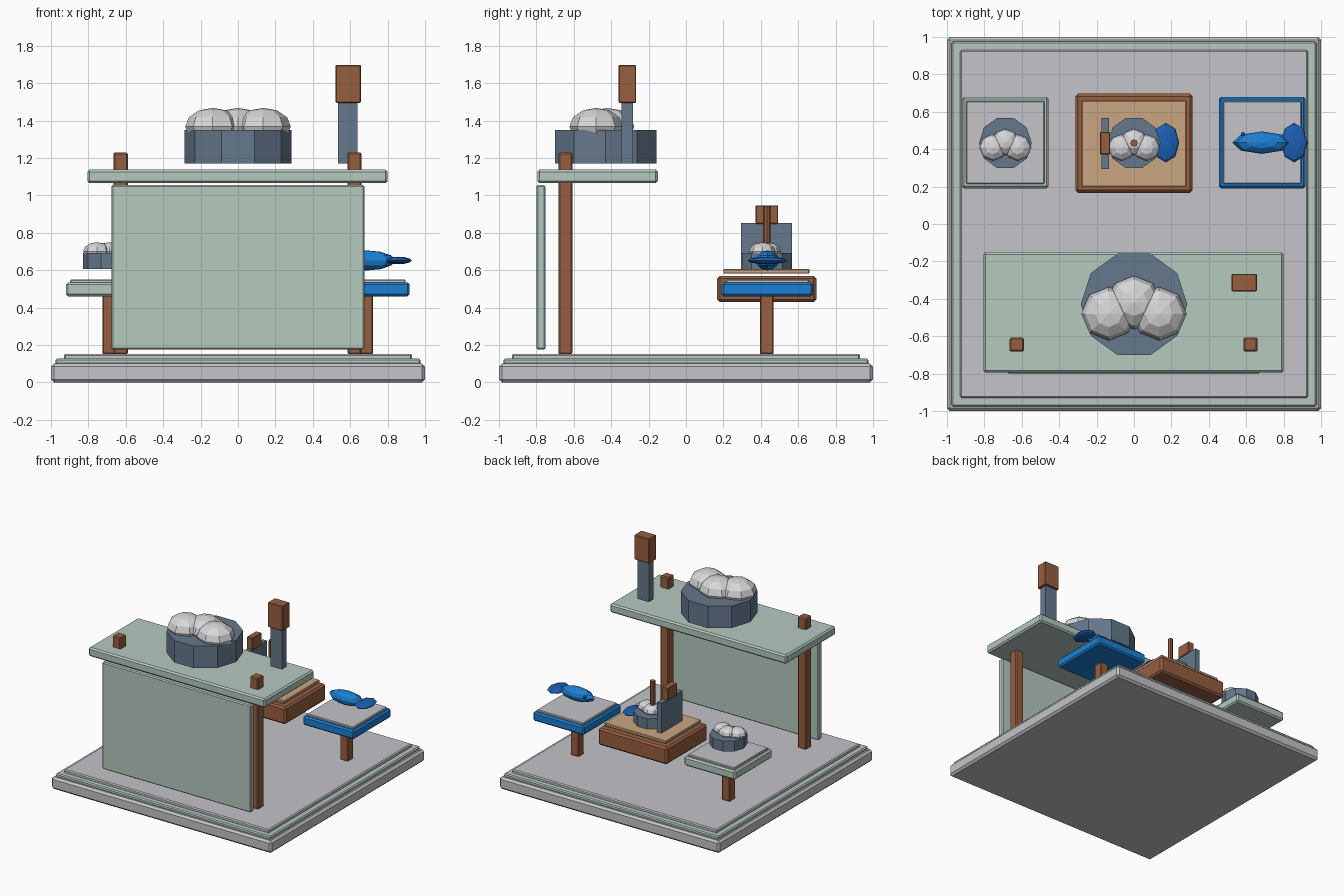
import bpy, bmesh, math
from mathutils import Matrix

if "Cube" in bpy.data.objects:
    bpy.data.objects.remove(bpy.data.objects["Cube"])


def material(name, rgb):
    m = bpy.data.materials.new(name)
    lin = [c / 12.92 if c <= 0.04045 else ((c + 0.055) / 1.055) ** 2.4 for c in rgb]
    m.diffuse_color = (*lin, 1)
    m.use_nodes = True
    m.node_tree.nodes["Principled BSDF"].inputs["Base Color"].default_value = m.diffuse_color
    return m


GREY = material("pale grey", (0.77, 0.77, 0.79))
SAGE = material("sage green", (0.71, 0.79, 0.75))
BROWN = material("wood brown", (0.59, 0.37, 0.25))
SLATE = material("slate", (0.40, 0.47, 0.55))
RICE = material("rice white", (0.84, 0.84, 0.85))
TAN = material("board tan", (0.79, 0.65, 0.50))
BLUE = material("bright blue", (0.11, 0.50, 0.83))
NAVY = material("deep blue", (0.11, 0.37, 0.70))


def finish(name, bm, mat):
    me = bpy.data.meshes.new(name)
    bm.to_mesh(me)
    bm.free()
    me.materials.append(mat)
    ob = bpy.data.objects.new(name, me)
    bpy.context.collection.objects.link(ob)
    return ob


def box(name, mat, x, y, z, bevel=0.01):
    """Box given by (min, max) on each axis, with a narrow chamfer."""
    bm = bmesh.new()
    mid = [(a + b) / 2 for a, b in (x, y, z)]
    size = [b - a for a, b in (x, y, z)]
    bmesh.ops.create_cube(bm, size=1, matrix=Matrix.Translation(mid) @ Matrix.Diagonal((*size, 1)))
    if bevel:
        bmesh.ops.bevel(bm, geom=bm.edges[:], offset=bevel, segments=1, affect='EDGES')
    return finish(name, bm, mat)


def cylinder(name, mat, x, y, z, r, sides):
    bm = bmesh.new()
    m = Matrix.Translation((x, y, (z[0] + z[1]) / 2)) @ Matrix.Rotation(math.pi / 2, 4, 'Z')
    bmesh.ops.create_cone(bm, cap_ends=True, segments=sides, radius1=r, radius2=r,
                          depth=z[1] - z[0], matrix=m)
    return finish(name, bm, mat)


def lumps(name, mat, items, rings=6):
    """Faceted ellipsoids: list of (centre, radii)."""
    bm = bmesh.new()
    for c, r in items:
        bmesh.ops.create_uvsphere(bm, u_segments=8, v_segments=rings, radius=1,
                                  matrix=Matrix.Translation(c) @ Matrix.Diagonal((*r, 1)))
    return finish(name, bm, mat)


def rice_bowl(name, x, y, z, s, h):
    """Ten-sided pot heaped with three lumps of rice."""
    cylinder(name + "_pot", SLATE, x, y, (z, z + h), 0.285 * s, 10)
    t = z + h + 0.018 * s
    r = (0.147 * s, 0.143 * s, 0.1 * s)
    lumps(name + "_rice", RICE, [((x - 0.135 * s, y - 0.05 * s, t), r),
                                 ((x + 0.135 * s, y - 0.05 * s, t), r),
                                 ((x, y + 0.01 * s, t), r)])


def fish(name, x, y, z):
    lumps(name + "_body", BLUE, [((x, y, z), (0.158, 0.06, 0.054))])
    lumps(name + "_tail", NAVY, [((x + 0.173, y, z), (0.072, 0.106, 0.02))])
    lumps(name + "_eye", NAVY, [((x - 0.1, y + 0.045, z + 0.015), (0.012, 0.012, 0.012))])


# stepped base
box("base", GREY, (-1, 1), (-1, 1), (0, 0.1), 0.016)
box("base_trim", SAGE, (-0.975, 0.975), (-0.975, 0.975), (0.095, 0.127), 0.008)
box("floor", GREY, (-0.93, 0.93), (-0.93, 0.93), (0.12, 0.153), 0.008)

# front counter
box("counter_top", SAGE, (-0.805, 0.8), (-0.795, -0.15), (1.065, 1.138), 0.012)
box("counter_panel", SAGE, (-0.677, 0.675), (-0.8, -0.752), (0.175, 1.055), 0.008)
for side, x in (("left", -0.627), ("right", 0.623)):
    box(side + "_counter_post", BROWN, (x - 0.038, x + 0.038), (-0.683, -0.607), (0.15, 1.23), 0.008)
rice_bowl("large", 0, -0.43, 1.17, 1.0, 0.18)

# upright blade on the counter
box("large_blade", SLATE, (0.535, 0.64), (-0.345, -0.283), (1.17, 1.5), 0)
box("large_handle", BROWN, (0.522, 0.657), (-0.36, -0.267), (1.495, 1.697), 0.004)

# side tables
for side, x, mat in (("left", -0.688, SAGE), ("right", 0.686, BLUE)):
    box(side + "_table", mat, (x - 0.232, x + 0.232), (0.19, 0.68), (0.46, 0.535), 0.012)
    box(side + "_table_top", GREY, (x - 0.21, x + 0.21), (0.215, 0.658), (0.53, 0.55), 0.005)
    box(side + "_table_leg", BROWN, (x - 0.036, x + 0.036), (0.395, 0.468), (0.15, 0.465), 0.006)

# middle block with cutting board
box("middle_table", BROWN, (-0.313, 0.313), (0.167, 0.697), (0.43, 0.57), 0.014)
box("cutting_board", TAN, (-0.28, 0.28), (0.2, 0.66), (0.582, 0.606), 0.004)

# food on the tables
rice_bowl("left", -0.688, 0.433, 0.606, 0.495, 0.085)
rice_bowl("middle", 0, 0.433, 0.606, 0.495, 0.085)
fish("right_fish", 0.683, 0.435, 0.652)
fish("middle_fish", -0.003, 0.435, 0.652)

# small blade and stick on the board
box("small_blade", SLATE, (-0.173, -0.135), (0.293, 0.567), (0.606, 0.852), 0)
box("small_handle", BROWN, (-0.181, -0.127), (0.372, 0.493), (0.848, 0.947), 0.004)
cylinder("stick", BROWN, 0, 0.433, (0.62, 0.943), 0.02, 8)
